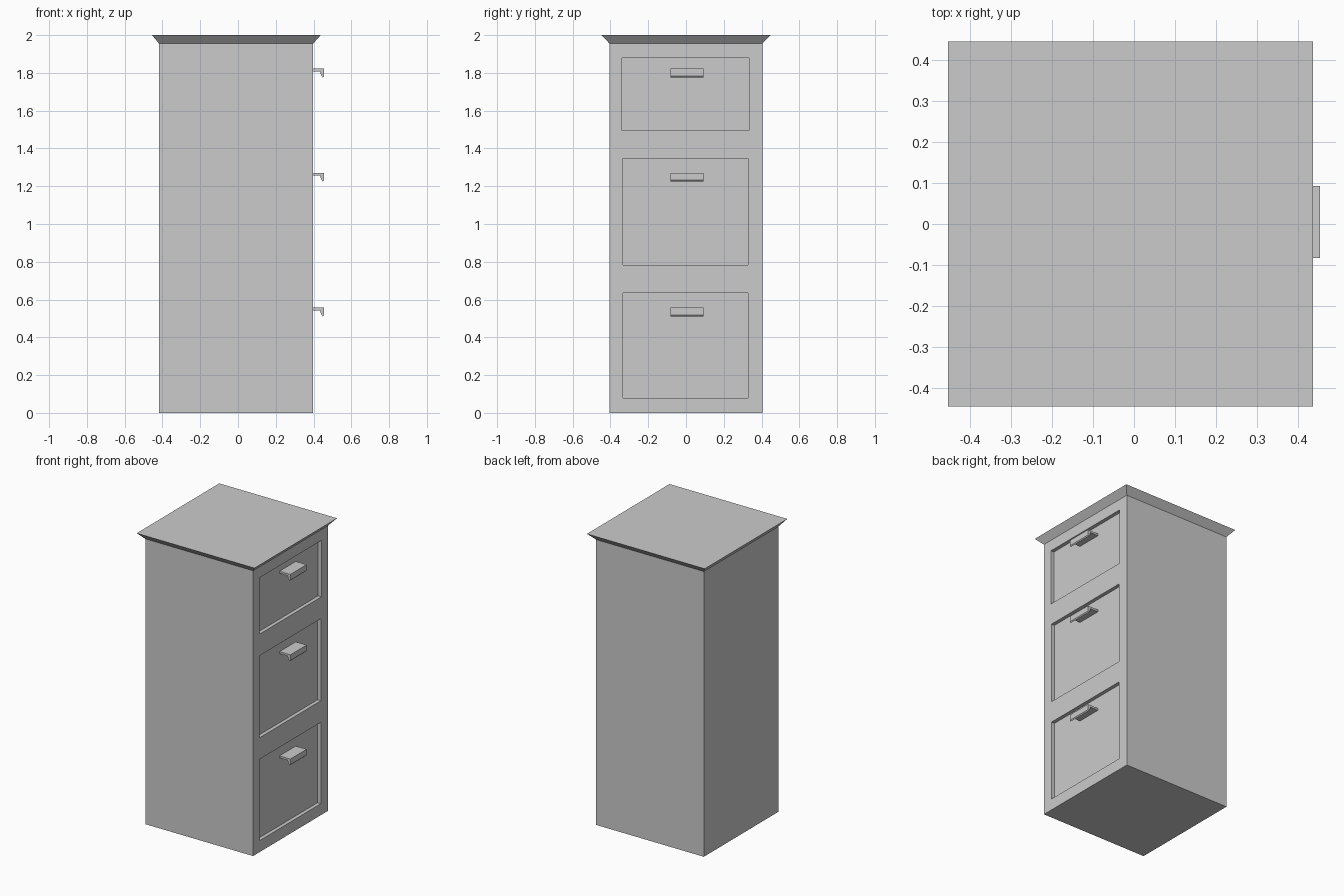
import bpy, bmesh

if "Cube" in bpy.data.objects:
    bpy.data.objects.remove(bpy.data.objects["Cube"])


def make_object(name, bm):
    bmesh.ops.recalc_face_normals(bm, faces=bm.faces)
    mesh = bpy.data.meshes.new(name)
    bm.to_mesh(mesh)
    bm.free()
    obj = bpy.data.objects.new(name, mesh)
    bpy.context.collection.objects.link(obj)
    return obj


def loft(name, rings):
    """Closed solid skinned through rings of equal point count."""
    bm = bmesh.new()
    loops = [[bm.verts.new(p) for p in ring] for ring in rings]
    n = len(loops[0])
    for a, b in zip(loops, loops[1:]):
        for i in range(n):
            j = (i + 1) % n
            bm.faces.new((a[i], a[j], b[j], b[i]))
    bm.faces.new(loops[0])
    bm.faces.new(loops[-1])
    return make_object(name, bm)


def rect(x0, x1, y0, y1, z):
    return [(x0, y0, z), (x1, y0, z), (x1, y1, z), (x0, y1, z)]


def box(name, x, y, z):
    return loft(name, [rect(*x, *y, z[0]), rect(*x, *y, z[1])])


BACK, FRONT, TOP, DEPTH = -0.418, 0.398, 1.955, 0.025

# Cabinet body
body = box("cabinet_body", (BACK, FRONT), (-0.405, 0.404), (0, TOP))

# Flared top slab
loft("cabinet_top", [rect(BACK, FRONT, -0.405, 0.404, TOP),
                     rect(-0.455, 0.438, -0.447, 0.447, 2.0)])

# Drawers: (y range, z range, handle top)
drawers = [((-0.338, 0.334), (1.494, 1.88), 1.822),
           ((-0.333, 0.329), (0.784, 1.346), 1.271),
           ((-0.333, 0.329), (0.079, 0.636), 0.557)]

# Handle side profile: flat plate with a tapered lip (x, drop from top)
profile = [(FRONT - DEPTH, 0), (0.455, 0), (0.455, -0.039), (0.449, -0.046),
           (0.441, -0.036), (0.433, -0.014), (FRONT - DEPTH, -0.014)]

for i, (y, z, handle_top) in enumerate(drawers, 1):
    # Recessed drawer front
    cutter = box(f"drawer_recess_cutter_{i}", (FRONT - DEPTH, FRONT + 0.1), y, z)
    cutter.hide_render = True
    cutter.hide_viewport = True
    cut = body.modifiers.new(f"drawer_recess_{i}", 'BOOLEAN')
    cut.operation = 'DIFFERENCE'
    cut.solver = 'EXACT'
    cut.object = cutter
    # Drawer handle
    loft(f"drawer_handle_{i}",
         [[(px, hy, handle_top + dz) for px, dz in profile] for hy in (-0.083, 0.093)])
